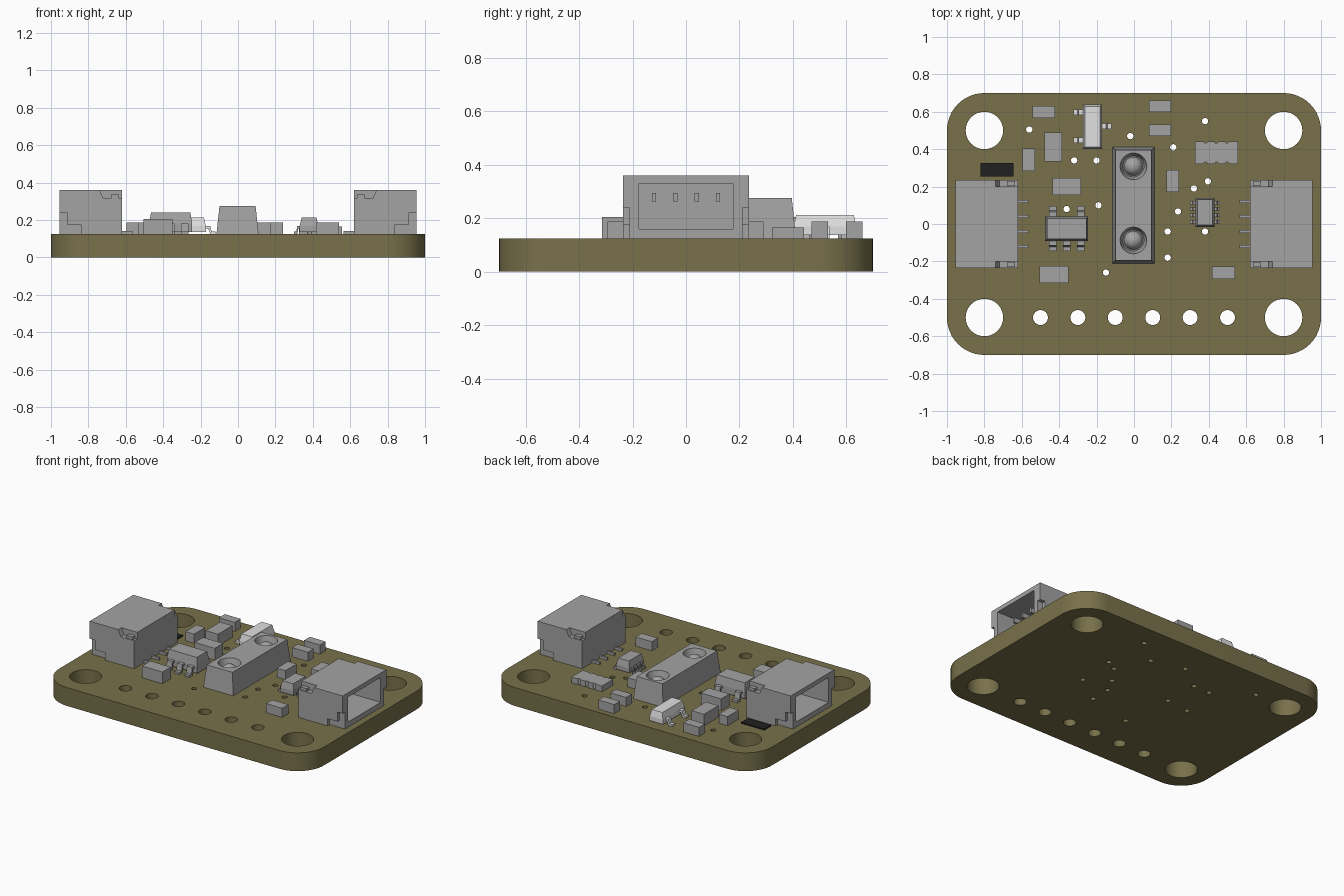
import bpy, bmesh, math
from mathutils import Matrix, Vector

if "Cube" in bpy.data.objects:
    bpy.data.objects.remove(bpy.data.objects["Cube"])

TOP = 0.125  # board surface height


def material(name, rgb):
    m = bpy.data.materials.new(name)
    m.use_nodes = True
    m.diffuse_color = (*rgb, 1)
    m.node_tree.nodes["Principled BSDF"].inputs["Base Color"].default_value = (*rgb, 1)
    return m


OLIVE = material("olive board", (0.19, 0.165, 0.07))
GREY = material("component grey", (0.37, 0.37, 0.37))
WHITE = material("pale grey", (0.75, 0.75, 0.75))
BLACK = material("black", (0.015, 0.015, 0.015))


def box(bm, x0, x1, y0, y1, z0, z1, inset=0.0):
    """Box whose top may be drawn in on all sides."""
    low = [bm.verts.new(p) for p in ((x0, y0, z0), (x1, y0, z0), (x1, y1, z0), (x0, y1, z0))]
    i = inset
    high = [bm.verts.new(p) for p in ((x0 + i, y0 + i, z1), (x1 - i, y0 + i, z1),
                                      (x1 - i, y1 - i, z1), (x0 + i, y1 - i, z1))]
    bm.faces.new(low[::-1])
    bm.faces.new(high)
    for k in range(4):
        n = (k + 1) % 4
        bm.faces.new((low[k], low[n], high[n], high[k]))


def prism(bm, points, direction):
    """Polygon swept along a direction."""
    face = bm.faces.new([bm.verts.new(p) for p in points])
    out = bmesh.ops.extrude_face_region(bm, geom=[face], use_keep_orig=True)
    moved = [v for v in out["geom"] if isinstance(v, bmesh.types.BMVert)]
    bmesh.ops.translate(bm, verts=moved, vec=direction)


def cone(bm, x, y, z0, z1, r0, r1, sides=32):
    bmesh.ops.create_cone(bm, cap_ends=True, segments=sides, radius1=r0, radius2=r1, depth=z1 - z0,
                          matrix=Matrix.Translation((x, y, (z0 + z1) / 2)))


def finish(name, bm, mat, smooth=False):
    bmesh.ops.recalc_face_normals(bm, faces=bm.faces)
    mesh = bpy.data.meshes.new(name)
    bm.to_mesh(mesh)
    bm.free()
    obj = bpy.data.objects.new(name, mesh)
    bpy.context.collection.objects.link(obj)
    mesh.materials.append(mat)
    if smooth:
        shade(obj)
    return obj


def activate(obj):
    bpy.ops.object.select_all(action='DESELECT')
    obj.select_set(True)
    bpy.context.view_layer.objects.active = obj


def shade(obj):
    activate(obj)
    bpy.ops.object.shade_smooth_by_angle(angle=math.radians(30))


def cut(obj, bm):
    cutter = finish("cutter", bm, obj.data.materials[0])
    cutter.hide_render = True
    mod = obj.modifiers.new("cut", 'BOOLEAN')
    mod.operation, mod.solver, mod.object = 'DIFFERENCE', 'EXACT', cutter
    activate(obj)
    bpy.ops.object.modifier_apply(modifier=mod.name)
    bpy.data.objects.remove(cutter)


# Circuit board: rounded plate with mounting, header and via holes
bm = bmesh.new()
outline = []
for cx, cy, start in ((0.8, 0.5, 0), (-0.8, 0.5, 90), (-0.8, -0.5, 180), (0.8, -0.5, 270)):
    for k in range(13):
        a = math.radians(start + k * 7.5)
        outline.append((cx + 0.2 * math.cos(a), cy + 0.2 * math.sin(a), 0))
prism(bm, outline, (0, 0, TOP))
board = finish("circuit_board", bm, OLIVE)
bm = bmesh.new()
for sx in (-1, 1):
    for sy in (-1, 1):
        cone(bm, sx * 0.8, sy * 0.5, -0.1, 0.3, 0.1, 0.1, 40)
for k in range(6):
    cone(bm, -0.5 + 0.2 * k, -0.5, -0.1, 0.3, 0.04, 0.04, 24)
vias = ((-0.56, 0.505), (-0.32, 0.34), (-0.2, 0.34), (-0.02, 0.47), (0.38, 0.55), (0.21, 0.41),
        (0.32, 0.19), (0.395, 0.228), (0.235, 0.067), (0.38, -0.04), (0.18, -0.04),
        (0.18, -0.18), (-0.15, -0.26), (-0.19, 0.1), (-0.36, 0.08))
for x, y in vias:
    cone(bm, x, y, -0.1, 0.3, 0.017, 0.017, 16)
cut(board, bm)
shade(board)

# Side connectors: hollow shell, relieved sides, latch notches, pins
for name, turn in (("left_connector", 0), ("right_connector", math.pi)):
    bm = bmesh.new()
    box(bm, 0.62, 0.955, -0.235, 0.235, TOP, 0.36)
    shell = finish(name, bm, GREY)
    bm = bmesh.new()
    box(bm, 0.7, 1.1, -0.175, 0.175, 0.16, 0.33)
    relief = ((1, 0.24), (0.915, 0.24), (0.915, 0.175), (0.84, 0.175), (0.84, 0.1), (1, 0.1))
    latch = ((0.6, 0.4), (0.745, 0.4), (0.74, 0.36), (0.72, 0.315), (0.6, 0.315))
    for s in (-1, 1):
        prism(bm, [(x, s * 0.211, z) for x, z in relief], (0, s * 0.1, 0))
        prism(bm, [(x, s * 0.2, z) for x, z in latch], (0, s * 0.1, 0))
    cut(shell, bm)
    bm = bmesh.new()
    for y in (-0.12, -0.04, 0.04, 0.12):
        box(bm, 0.69, 0.87, y - 0.008, y + 0.008, 0.262, 0.295)
        box(bm, 0.565, 0.63, y - 0.007, y + 0.007, TOP, 0.142)
    for s in (-1, 1):  # latch bar in each notch
        box(bm, 0.635, 0.68, s * 0.217 - 0.014, s * 0.217 + 0.014, 0.31, 0.335)
    pins = finish(name + "_pins", bm, GREY)
    for part in (shell, pins):
        part.data.transform(Matrix.Rotation(turn, 4, 'Z'))

# Optical sensor: tapered housing with two recessed lenses
bm = bmesh.new()
box(bm, -0.115, 0.11, -0.21, 0.412, TOP, 0.275, 0.016)
housing = finish("sensor_housing", bm, GREY)
bm = bmesh.new()
for y in (0.308, -0.088):
    cone(bm, -0.003, y, 0.215, 0.285, 0.056, 0.074)
cut(housing, bm)
shade(housing)
bm = bmesh.new()
for y in (0.308, -0.088):
    bmesh.ops.create_uvsphere(bm, u_segments=32, v_segments=16, radius=0.05,
                              matrix=Matrix.Translation((-0.003, y, 0.215)))
finish("sensor_lenses", bm, GREY, True)


# Leaded chips: body with bevelled top and bent legs
def chip(name, mat, x0, x1, y0, y1, z1, width, reach, legs):
    bm = bmesh.new()
    mid = TOP + (z1 - TOP) * 0.5
    box(bm, x0, x1, y0, y1, mid, z1, 0.01)
    box(bm, x0, x1, y0, y1, TOP + 0.012, mid)
    t, h = 0.014, mid
    profile = ((-0.02, h), (reach * 0.45, h), (reach * 0.6, TOP + t), (reach, TOP + t),
               (reach, TOP), (reach * 0.45, TOP), (reach * 0.25, h - t), (-0.02, h - t))
    for x, y, dx, dy in legs:
        out, side = Vector((dx, dy, 0)), Vector((-dy, dx, 0)) * width
        root = Vector((x, y, 0)) - side / 2
        prism(bm, [root + out * d + Vector((0, 0, z)) for d, z in profile], side)
    finish(name, bm, mat)


chip("regulator_chip", GREY, -0.475, -0.245, -0.09, 0.04, 0.24, 0.04, 0.055,
     [(x, 0.04, 0, 1) for x in (-0.435, -0.285)] +
     [(x, -0.09, 0, -1) for x in (-0.435, -0.36, -0.285)])
chip("logic_chip", GREY, 0.33, 0.43, -0.015, 0.14, 0.212, 0.018, 0.03,
     [(x, y, d, 0) for x, d in ((0.33, -1), (0.43, 1)) for y in (0.012, 0.046, 0.08, 0.114)])
chip("transistor", WHITE, -0.272, -0.172, 0.402, 0.638, 0.212, 0.03, 0.052,
     [(-0.272, 0.597, -1, 0), (-0.272, 0.448, -1, 0), (-0.172, 0.522, 1, 0)])

# Small surface parts: centre, size, height of top
parts = (("capacitor", 0.205, ((-0.432, 0.412, 0.093, 0.155), (-0.36, 0.2, 0.152, 0.09),
                               (-0.427, -0.27, 0.155, 0.09))),
         ("resistor", 0.187, ((-0.482, 0.6, 0.12, 0.064), (-0.563, 0.343, 0.066, 0.12),
                              (0.139, 0.63, 0.12, 0.062), (0.139, 0.501, 0.12, 0.062),
                              (0.207, 0.23, 0.066, 0.12), (0.478, -0.26, 0.122, 0.066))))
for name, height, items in parts:
    for n, (x, y, w, d) in enumerate(items, 1):
        bm = bmesh.new()
        box(bm, x - w / 2, x + w / 2, y - d / 2, y + d / 2, TOP, height)
        finish(f"{name}_{n}", bm, GREY)

# Resistor array with scalloped long edges
bm = bmesh.new()
box(bm, 0.325, 0.555, 0.322, 0.442, TOP, 0.165)
array = finish("resistor_array", bm, GREY)
bm = bmesh.new()
for k in (1, 2, 3):
    for y in (0.322, 0.442):
        cone(bm, 0.325 + k * 0.0575, y, 0.1, 0.2, 0.01, 0.01, 12)
cut(array, bm)

# Flat black component beside the connector
bm = bmesh.new()
box(bm, -0.82, -0.645, 0.255, 0.327, TOP, 0.134)
finish("black_plate", bm, BLACK)
